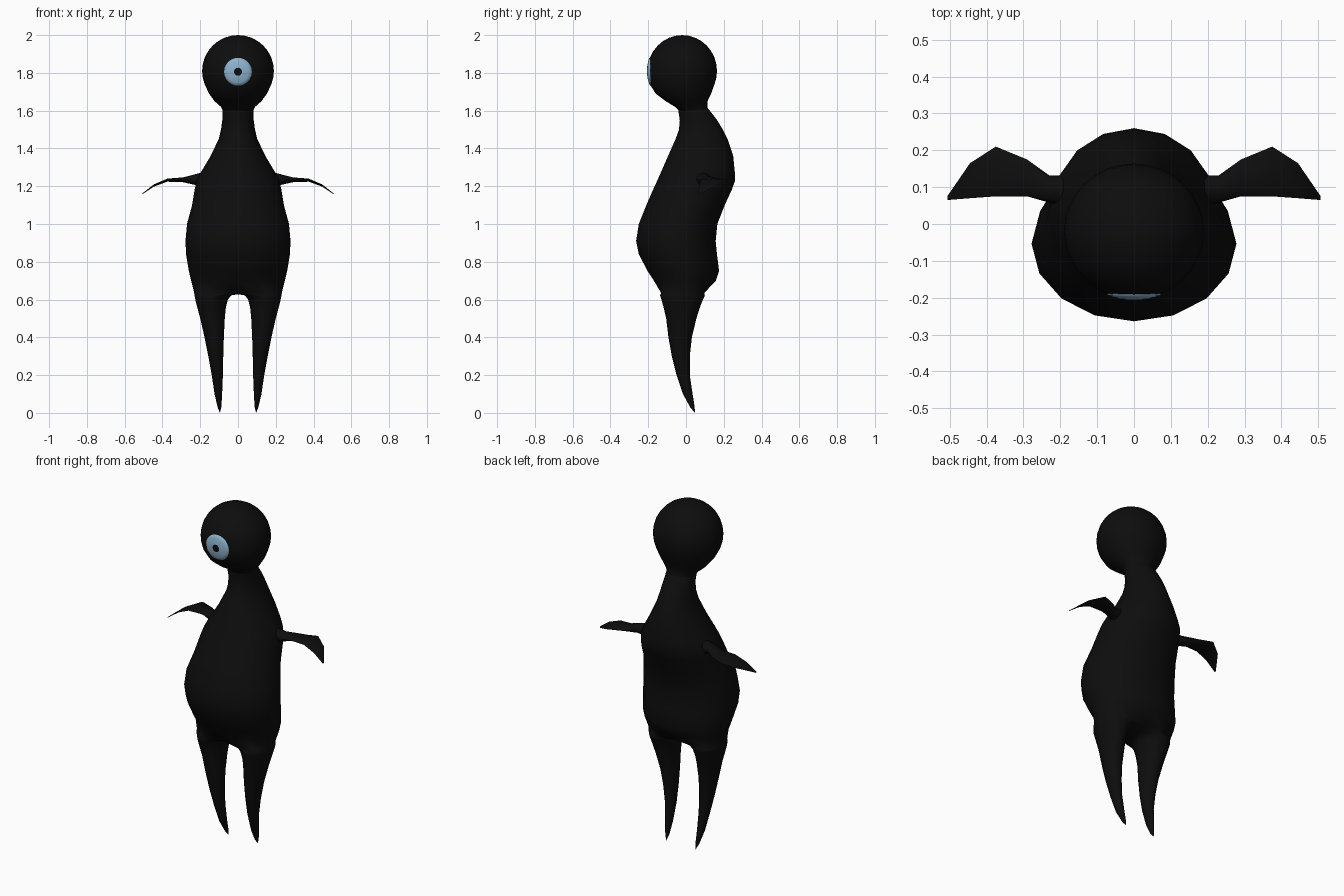
import bpy, bmesh, math

if "Cube" in bpy.data.objects:
    bpy.data.objects.remove(bpy.data.objects["Cube"])


def material(name, rgb):
    m = bpy.data.materials.new(name)
    m.diffuse_color = (*rgb, 1)
    m.use_nodes = True
    m.node_tree.nodes["Principled BSDF"].inputs["Base Color"].default_value = m.diffuse_color
    return m


BLACK = material("soft black", (0.004, 0.004, 0.004))
BLUE = material("pale blue", (0.27, 0.45, 0.62))


def finish(bm, name, mats, angle=60):
    bmesh.ops.recalc_face_normals(bm, faces=bm.faces[:])
    me = bpy.data.meshes.new(name)
    bm.to_mesh(me)
    bm.free()
    ob = bpy.data.objects.new(name, me)
    bpy.context.collection.objects.link(ob)
    for m in mats:
        me.materials.append(m)
    bpy.ops.object.select_all(action='DESELECT')
    ob.select_set(True)
    bpy.context.view_layer.objects.active = ob
    bpy.ops.object.shade_smooth_by_angle(angle=math.radians(angle))
    return ob


def ring(bm, n, z, x0, x1, y0, y1, start=-90, power=1.0):
    """Horizontal oval between the given x and y limits."""
    out = []
    for i in range(n):
        a = math.radians(start + 360 * i / n)
        c, s = math.cos(a), math.sin(a)
        c = math.copysign(abs(c) ** power, c) if abs(c) > 1e-6 else 0
        s = math.copysign(abs(s) ** power, s) if abs(s) > 1e-6 else 0
        out.append(bm.verts.new(((x0 + x1) / 2 + c * (x1 - x0) / 2,
                                 (y0 + y1) / 2 + s * (y1 - y0) / 2, z)))
    return out


def bridge(bm, a, b):
    n = len(a)
    for i in range(n):
        bm.faces.new((a[i], a[(i + 1) % n], b[(i + 1) % n], b[i]))


def fan(bm, loop, co):
    tip = bm.verts.new(co)
    for i in range(len(loop)):
        bm.faces.new((loop[i], loop[(i + 1) % len(loop)], tip))


# Torso and legs as one skin: z, half width, front y, back y
TORSO = [(1.61, .082, -.042, .118), (1.55, .083, -.033, .165), (1.5, .09, -.037, .195),
         (1.45, .102, -.055, .22), (1.36, .145, -.095, .25), (1.28, .193, -.13, .258),
         (1.23, .218, -.152, .26), (1.18, .23, -.175, .242), (1.1, .243, -.21, .205),
         (1.0, .27, -.25, .166), (.91, .278, -.264, .157), (.84, .275, -.25, .164),
         (.75, .26, -.203, .175), (.7, .248, -.17, .158)]
# z, inner x, outer x, front y, back y
LEG = [(.622, .036, .23, -.137, .1), (.6, .054, .226, -.13, .09), (.56, .064, .216, -.119, .074),
       (.5, .07, .2, -.105, .055), (.4, .075, .177, -.093, .031), (.3, .078, .157, -.075, .02),
       (.2, .08, .139, -.05, .02), (.1, .084, .124, -.016, .035), (.03, .088, .108, .022, .046)]

bm = bmesh.new()
prev = None
for z, hx, y0, y1 in TORSO:
    r = ring(bm, 16, z, -hx, hx, y0, y1)
    if prev:
        bridge(bm, prev, r)
    prev = r
base = ring(bm, 16, .635, -.232, .232, -.14, .105, power=.85)
base[0].co.y, base[8].co.y = -.12, .09
bridge(bm, prev, base)
crotch = [bm.verts.new((0, y, .628)) for y in (.045, -.015, -.07)]
for side in (1, -1):
    prev = [base[(side * i) % 16] for i in range(9)] + crotch
    for z, x0, x1, y0, y1 in LEG:
        r = ring(bm, 12, z, x0, x1, y0, y1, start=-120)
        for v in r:
            v.co.x *= side
        bridge(bm, prev, r)
        prev = r
    fan(bm, prev, (side * .096, .047, 0))
finish(bm, "torso_and_legs", [BLACK], 180)

# Head: narrow chin rings, then a slightly flattened sphere
CZ, CY, RX, RY = 1.81, -.02, .19, .184
bm = bmesh.new()
HEAD = [(1.6, .08, -.036, .12), (1.62, .09, -.058, .113), (1.65, .124, -.107, .114),
        (1.69, .153, -.16, .133)]
for k in range(-2, 8):
    a = math.radians(k * 11.25)
    c = math.cos(a)
    HEAD.append((CZ + RX * math.sin(a), RX * c, CY - RY * c, CY + RY * c))
prev = None
for z, hx, y0, y1 in HEAD:
    r = ring(bm, 32, z, -hx, hx, y0, y1)
    if prev:
        bridge(bm, prev, r)
    prev = r
fan(bm, prev, (0, CY, 2.0))
finish(bm, "head", [BLACK], 180)

# Eye: thin curved plate hugging the head, with a dark pupil in the middle
bm = bmesh.new()
EZ, N = 1.806, 24
loops = []
for r, lift in ((.021, .003), (.04, .003), (.058, .003), (.073, .003), (.075, -.004)):
    loop = []
    for i in range(N):
        a = 2 * math.pi * i / N
        x, z = r * math.cos(a), EZ + r * math.sin(a)
        y = CY - RY * math.sqrt(1 - (x * x + (z - CZ) ** 2) / RX ** 2) - lift
        loop.append(bm.verts.new((x, y, z)))
    loops.append(loop)
for a, b in zip(loops, loops[1:]):
    bridge(bm, a, b)
pupil = bm.faces.new(loops[0])
pupil.material_index = 1
finish(bm, "eye", [BLUE, BLACK])

# Small wing-like arms: x, front y, back y, middle z, thickness
ARM = [(.17, .045, .13, 1.235, .085), (.23, .058, .132, 1.235, .055), (.29, .075, .175, 1.234, .026),
       (.375, .075, .21, 1.232, .016), (.445, .07, .165, 1.204, .012), (.506, .065, .076, 1.16, .004)]
for side, name in ((1, "right_arm"), (-1, "left_arm")):
    bm = bmesh.new()
    prev = None
    for x, y0, y1, z, t in ARM:
        r = []
        for i in range(8):
            a = math.pi * i / 4
            r.append(bm.verts.new((side * x, (y0 + y1) / 2 + math.cos(a) * (y1 - y0) / 2,
                                   z + math.sin(a) * t / 2)))
        if prev:
            bridge(bm, prev, r)
        else:
            bm.faces.new(r)
        prev = r
    bm.faces.new(prev)
    finish(bm, name, [BLACK])
